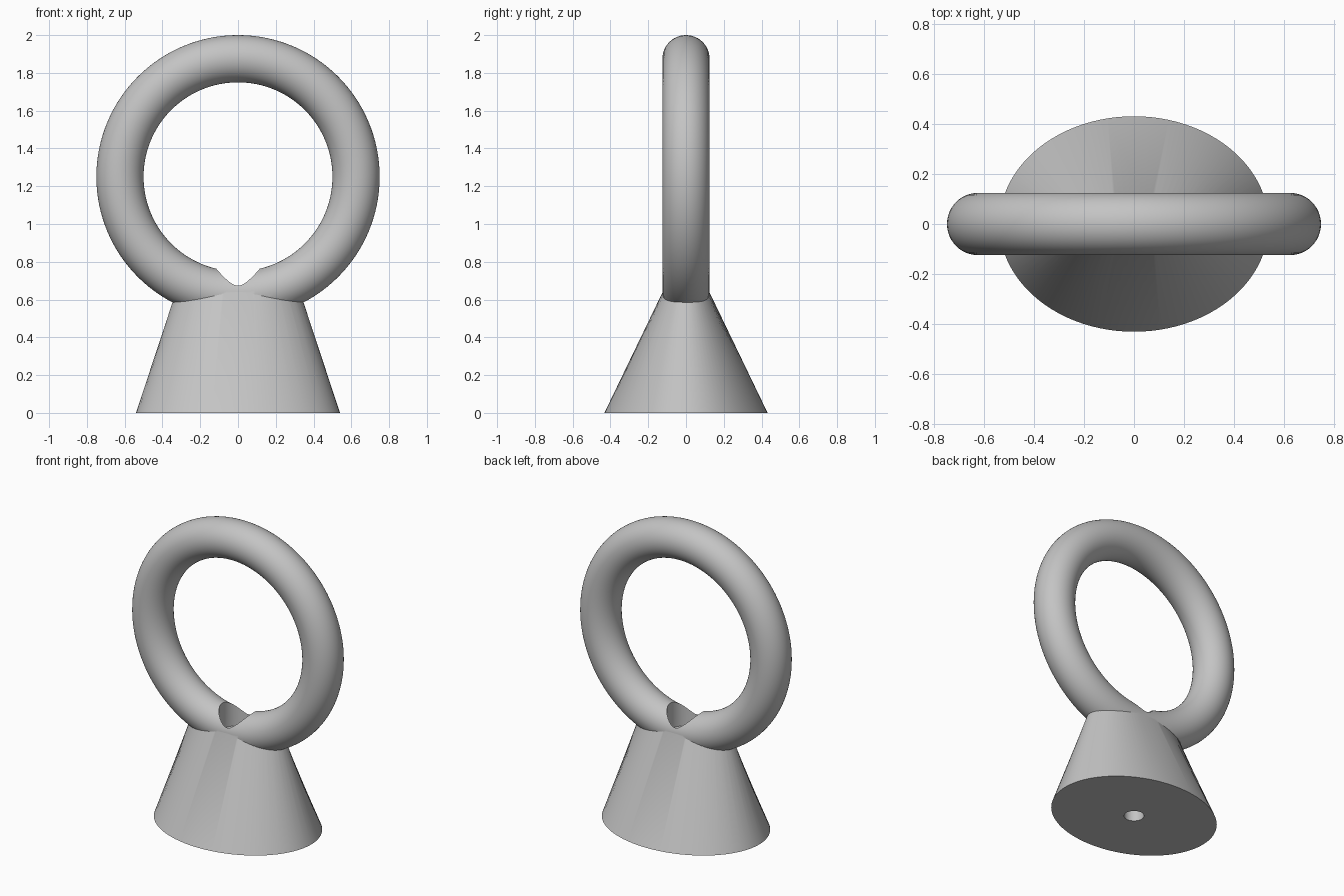
import bpy
import bmesh
from math import cos, sin, tau, radians

if "Cube" in bpy.data.objects:
    bpy.data.objects.remove(bpy.data.objects["Cube"], do_unlink=True)

SIDES = 96

grey = bpy.data.materials.new("plain grey")
grey.use_nodes = True
colour = (0.55, 0.55, 0.55, 1)
grey.diffuse_color = colour
grey.node_tree.nodes["Principled BSDF"].inputs["Base Color"].default_value = colour


def loft(name, sections):
    """Closed solid through ellipses given as (z, x radius, y radius)."""
    bm = bmesh.new()
    rings = [[bm.verts.new((rx * cos(tau * i / SIDES), ry * sin(tau * i / SIDES), z))
              for i in range(SIDES)] for z, rx, ry in sections]
    for low, high in zip(rings, rings[1:]):
        for i in range(SIDES):
            j = (i + 1) % SIDES
            bm.faces.new((low[i], low[j], high[j], high[i]))
    bm.faces.new(rings[0][::-1])
    bm.faces.new(rings[-1])
    mesh = bpy.data.meshes.new(name)
    bm.to_mesh(mesh)
    bm.free()
    mesh.materials.append(grey)
    obj = bpy.data.objects.new(name, mesh)
    bpy.context.collection.objects.link(obj)
    return obj


def combine(target, tool, operation):
    """Apply a boolean and remove the tool object."""
    tool.hide_render = True
    mod = target.modifiers.new(operation.lower(), "BOOLEAN")
    mod.operation = operation
    mod.solver = "EXACT"
    mod.object = tool
    bpy.ops.object.select_all(action="DESELECT")
    target.select_set(True)
    bpy.context.view_layer.objects.active = target
    bpy.ops.object.modifier_apply(modifier=mod.name)
    bpy.data.objects.remove(tool, do_unlink=True)


# Upright ring
bpy.ops.mesh.primitive_torus_add(major_radius=0.625, minor_radius=0.125,
                                 major_segments=128, minor_segments=48,
                                 location=(0, 0, 1.25), rotation=(radians(90), 0, 0))
ring = bpy.context.object
ring.name = "ring"
ring.data.materials.append(grey)

# Tapered oval base, merged with the ring
stand = loft("ring_on_base", [(0, 0.54, 0.432), (0.66, 0.322, 0.114)])
combine(stand, ring, "UNION")

# Stepped screw hole: wide recess above, narrow bore to the bottom
screw_hole = loft("screw_hole_cutter", [(-0.1, 0.06, 0.06), (0.59, 0.06, 0.06),
                                        (0.59, 0.115, 0.115), (0.9, 0.115, 0.115)])
combine(stand, screw_hole, "DIFFERENCE")

bpy.ops.object.shade_smooth_by_angle(angle=radians(30))
